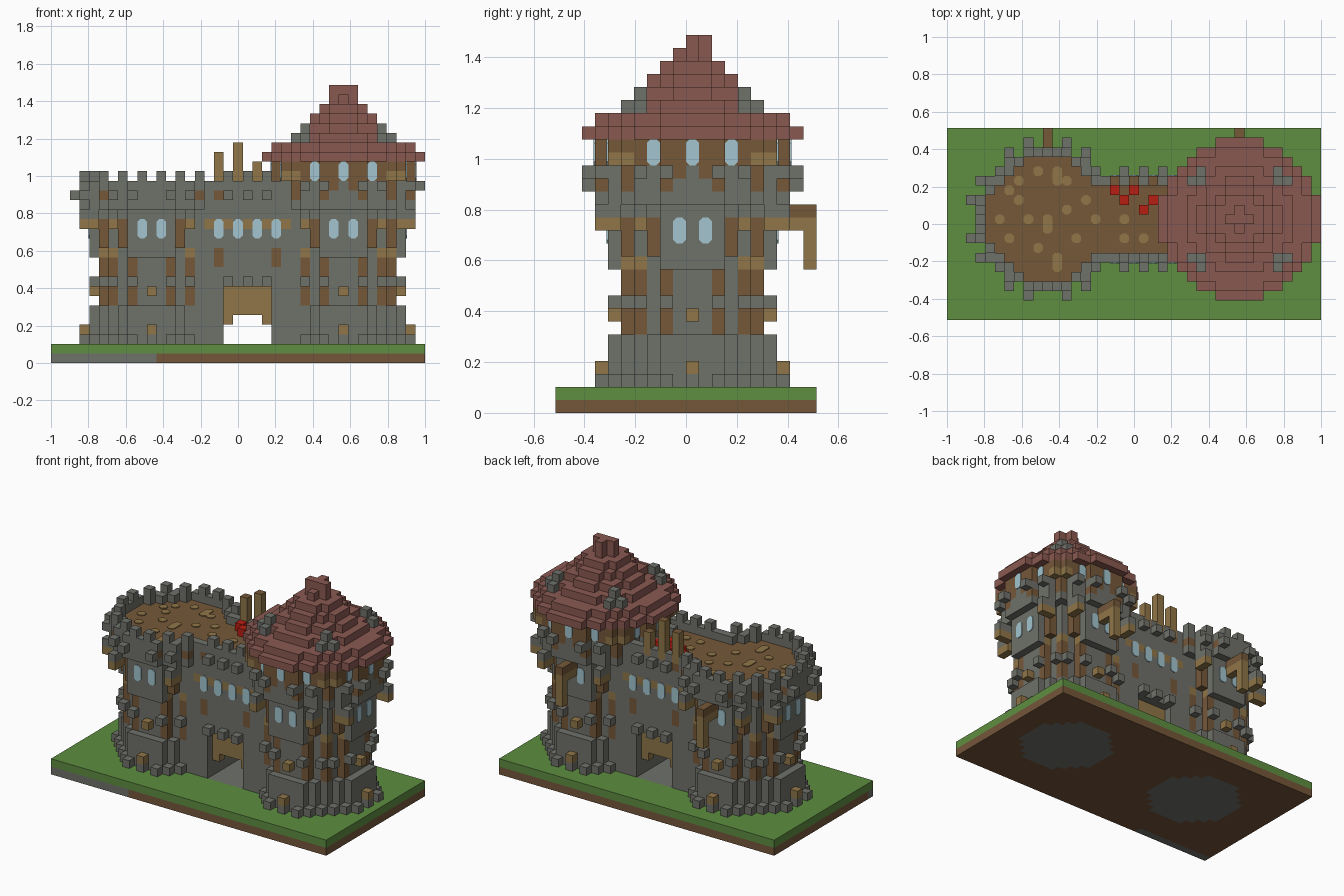
import bpy, bmesh
from mathutils import Vector

S = 2 / 39                      # block size
WORLD = {}                      # block -> (part, colour)

if "Cube" in bpy.data.objects:
    bpy.data.objects.remove(bpy.data.objects["Cube"])


def linear(c):
    c /= 255
    return c / 12.92 if c <= 0.04045 else ((c + 0.055) / 1.055) ** 2.4


def material(name, *rgb):
    m = bpy.data.materials.new(name)
    colour = [linear(c) for c in rgb] + [1]
    m.diffuse_color = colour
    m.use_nodes = True
    m.node_tree.nodes["Principled BSDF"].inputs["Base Color"].default_value = colour
    return m


MATS = {
    "stone": material("grey stone", 111, 113, 106),
    "wood": material("brown wood", 117, 88, 57),
    "tan": material("tan timber", 144, 118, 72),
    "tile": material("red brown tile", 138, 89, 81),
    "grass": material("green grass", 94, 142, 64),
    "soil": material("brown soil", 117, 86, 58),
    "glass": material("pale blue glass", 163, 197, 208),
    "red": material("bright red", 184, 30, 18),
}
NAMES = list(MATS)


def put(part, colour, cells):
    for c in cells:
        WORLD[c] = (part, colour)


def box(x0, x1, y0, y1, z0, z1):
    return [(x, y, z) for x in range(x0, x1 + 1)
            for y in range(y0, y1 + 1) for z in range(z0, z1 + 1)]


def disc(r, c=0):
    return {(c + a, 10 * bool(c) + b) for a in range(-r, r + 1)
            for b in range(-r, r + 1) if a * a + b * b <= (r + .4) ** 2}


def around(*pairs):
    """All mirrored and swapped copies of the given offsets."""
    out = set()
    for a, b in pairs:
        for p, q in ((a, b), (b, a)):
            out |= {(p, q), (-p, q), (p, -q), (-p, -q)}
    return out


def stack(part, colour, cx, offsets, z0, z1=None):
    put(part, colour, [(cx + a, 10 + b, z) for a, b in offsets
                       for z in range(z0, (z1 or z0) + 1)])


# Ground slab with stone footings and passage floor
put("ground", "soil", box(0, 38, 0, 19, 0, 0))
put("ground", "grass", box(0, 38, 0, 19, 1, 1))
put("ground", "stone", box(0, 10, 0, 0, 0, 0))
put("ground", "stone", box(18, 22, 6, 14, 1, 1))
for cx in (10, 30):
    stack("ground", "stone", cx, disc(5), 0)

# Gatehouse wall, passage jambs and walkway
put("gatehouse", "stone", box(15, 25, 6, 14, 8, 17))
for x in (15, 23):
    put("gatehouse", "stone", box(x, x + 2, 6, 14, 2, 7))
for y in (6, 14):
    put("gatehouse", "stone", box(15, 23, y, y, 18, 18))
    put("gatehouse", "tan", [(x, y, 14) for x in (18, 20, 22)])
    put("gatehouse", "wood", [(x, y, z) for x in (17, 23) for z in (10, 11)])
    put("gatehouse", "wood", [(x, y, 17) for x in (17, 20, 22)])
for y, xs in ((5, (18, 20, 22)), (15, (18, 20, 22))):
    put("gatehouse", "stone", [(x, y, 17) for x in xs])
    put("gatehouse", "stone", [(x, y, 8) for x in xs])
put("gatehouse", "stone", [(x, 6, 19) for x in (18, 20, 22)])

# Both towers share their lower storeys
corner = around((4, 4))
for cx, part in ((10, "left_tower"), (30, "right_tower")):
    # Foot
    stack(part, "stone", cx, disc(6), 2, 5)
    stack(part, "stone", cx, around((0, 7), (2, 7), (3, 6), (5, 4)), 2)
    stack(part, "tan", cx, around((0, 7)), 3)
    # Shaft with timber posts
    stack(part, "stone", cx, disc(5), 6, 11)
    stack(part, "wood", cx, corner | around((5, 2)), 6, 10)
    stack(part, "tan", cx, corner | around((5, 2)), 11)
    stack(part, "tan", cx, around((0, 6)), 7)
    stack(part, "stone", cx, around((2, 6), (4, 5)), 8)
    stack(part, "stone", cx, around((0, 6), (1, 6), (2, 6)), 11)
    # Window storey
    stack(part, "stone", cx, disc(6), 12, 15)
    stack(part, "wood", cx, around((3, 5)), 12, 14)
    stack(part, "tan", cx, around((4, 6), (4, 7)), 14)
    stack(part, "stone", cx, around((4, 6), (4, 7)), 15)
    # Overhanging crown
    stack(part, "stone", cx, disc(7), 16, 17)
    stack(part, "wood", cx, around((2, 7), (5, 5)), 17)

# Left tower parapet, open towards the walkway
rim = {c for c in disc(7) - disc(6) if not (c[0] > 0 and abs(c[1]) < 4)}
merlons = {c for c in around((1, 7), (3, 6), (5, 5)) if c in rim}
stack("left_tower", "stone", 10, rim, 18)
stack("left_tower", "stone", 10, merlons, 19)
stack("left_tower", "stone", 10,
      {c for c in around((2, 8), (4, 7)) if c[0] < 7}, 17)
stack("left_tower", "wood", 10, disc(6), 17)
put("gatehouse", "wood", box(16, 22, 7, 13, 17, 17))

# Right tower upper room
stack("right_tower", "stone", 30, disc(7), 18)
stack("right_tower", "stone", 30, around((2, 8), (4, 7)), 18)
stack("right_tower", "wood", 30, around((5, 5), (1, 7)), 18)
stack("upper_room", "wood", 30, disc(7), 19, 20)
stack("upper_room", "tan", 30, around((5, 6)), 19)
stack("upper_room", "wood", 30, around((5, 6)), 20)

# Stepped roof with stone dormers
for i, r in enumerate((8, 7, 5, 4, 3, 2, 1)):
    stack("roof", "tile", 30, disc(r), 21 + i)
stack("roof", "tile", 30, [(-1, 0), (0, 0), (1, 0), (0, 1)], 28)
stack("roof_dormers", "stone", 30, around((4, 4), (4, 5)), 23)
stack("roof_dormers", "stone", 30, corner, 24)

# Timber gate panels
for y in (7, 13):
    put("gate", "tan", box(18, 22, y, y, 5, 7))
    put("gate", "tan", [(18, y, 4), (22, y, 4)])

# Walkway posts and red blocks
for x, top in ((17, 21), (19, 22), (21, 20)):
    put("walkway_posts", "tan", box(x, x, 14, 14, 18, top))
put("red_blocks", "red", [(x, y, 18) for x, y in
                          ((17, 13), (19, 13), (18, 12), (21, 12), (20, 11))])

# Hoist arms on the back
for x in (10, 30):
    put("hoist_arms", "wood", box(x, x, 17, 19, 15, 15))
    put("hoist_arms", "tan", box(x, x, 17, 18, 14, 14))
    put("hoist_arms", "tan", box(x, x, 19, 19, 11, 14))


def place(p):
    return Vector(((p[0] - 19.5) * S, (p[1] - 10) * S, p[2] * S))


def finish(bm, name):
    mesh = bpy.data.meshes.new(name)
    for m in MATS.values():
        mesh.materials.append(m)
    bm.to_mesh(mesh)
    bm.free()
    bpy.context.collection.objects.link(bpy.data.objects.new(name, mesh))


# Turn every part into a mesh of its exposed block faces
AXES = [Vector(v) for v in ((1, 0, 0), (0, 1, 0), (0, 0, 1))]
for part in sorted({p for p, _ in WORLD.values()}):
    bm = bmesh.new()
    for cell, (owner, colour) in WORLD.items():
        if owner != part:
            continue
        mid = Vector(cell) + Vector((.5, .5, .5))
        for i in range(3):
            for sign in (1, -1):
                n = AXES[i] * sign
                if tuple(int(a + b) for a, b in zip(cell, n)) in WORLD:
                    continue
                u, v = AXES[(i + 1) % 3] / 2, AXES[(i + 2) % 3] * sign / 2
                c = mid + n / 2
                f = bm.faces.new([bm.verts.new(place(q)) for q in
                                  (c - u - v, c + u - v, c + u + v, c - u + v)])
                # Post ends are darker than their sides
                dark = part == "walkway_posts" and n.z > 0
                f.material_index = NAMES.index("wood" if dark else colour)
    bmesh.ops.remove_doubles(bm, verts=bm.verts, dist=S / 100)
    finish(bm, part)


def plate(bm, c, n, u, v, hu, hv, colour):
    """Thin plate with cut corners, lying on a wall or floor."""
    k, pts = .28, []
    for a, b, first in ((1, 1, 0), (-1, 1, 1), (-1, -1, 0), (1, -1, 1)):
        ends = [(a * hu, b * (hv - k)), (a * (hu - k), b * hv)]
        pts += ends[::-1] if first else ends
    layers = [[bm.verts.new(place(c + u * p + v * q + n * h)) for p, q in pts]
              for h in (0, .1)]
    faces = [bm.faces.new(layers[1])]
    for i in range(8):
        j = (i + 1) % 8
        faces.append(bm.faces.new((layers[0][i], layers[0][j],
                                   layers[1][j], layers[1][i])))
    for f in faces:
        f.material_index = NAMES.index(colour)


# Windows on all sides of the towers and the gatehouse
bm = bmesh.new()
up = Vector((0, 0, 1))
for n in (AXES[0], -AXES[0], AXES[1], -AXES[1]):
    u = up.cross(n)
    rows = [(10, 14, -1, 6.5), (10, 14, 1, 6.5), (30, 14, -1, 6.5), (30, 14, 1, 6.5),
            (30, 20, 0, 7.5), (30, 20, -3, 6.5), (30, 20, 3, 6.5)]
    if n.y:
        rows += [(20, 14, o, 4.5) for o in (-3, -1, 1, 3)]
    for cx, z, off, r in rows:
        c = Vector((cx + .5, 10.5, z)) + u * off + n * r
        plate(bm, c, n, u, up, .5, 1, "glass")
finish(bm, "windows")

# Knots in the walkway floor
bm = bmesh.new()
for x, y in ((6, 13), (7, 14), (7, 12), (9, 15), (12, 14), (14, 12), (5, 10), (6, 8),
             (8, 10), (9, 7), (12, 11), (13, 8), (15, 10), (18, 10), (18, 8), (20, 8)):
    plate(bm, Vector((x + .5, y + .5, 18)), up, AXES[0], AXES[1], .5, .5, "tan")
for x, y in ((11, 15), (10, 10), (11, 6)):
    plate(bm, Vector((x + .5, y, 18)), up, AXES[0], AXES[1], .5, 1, "tan")
finish(bm, "floor_knots")
